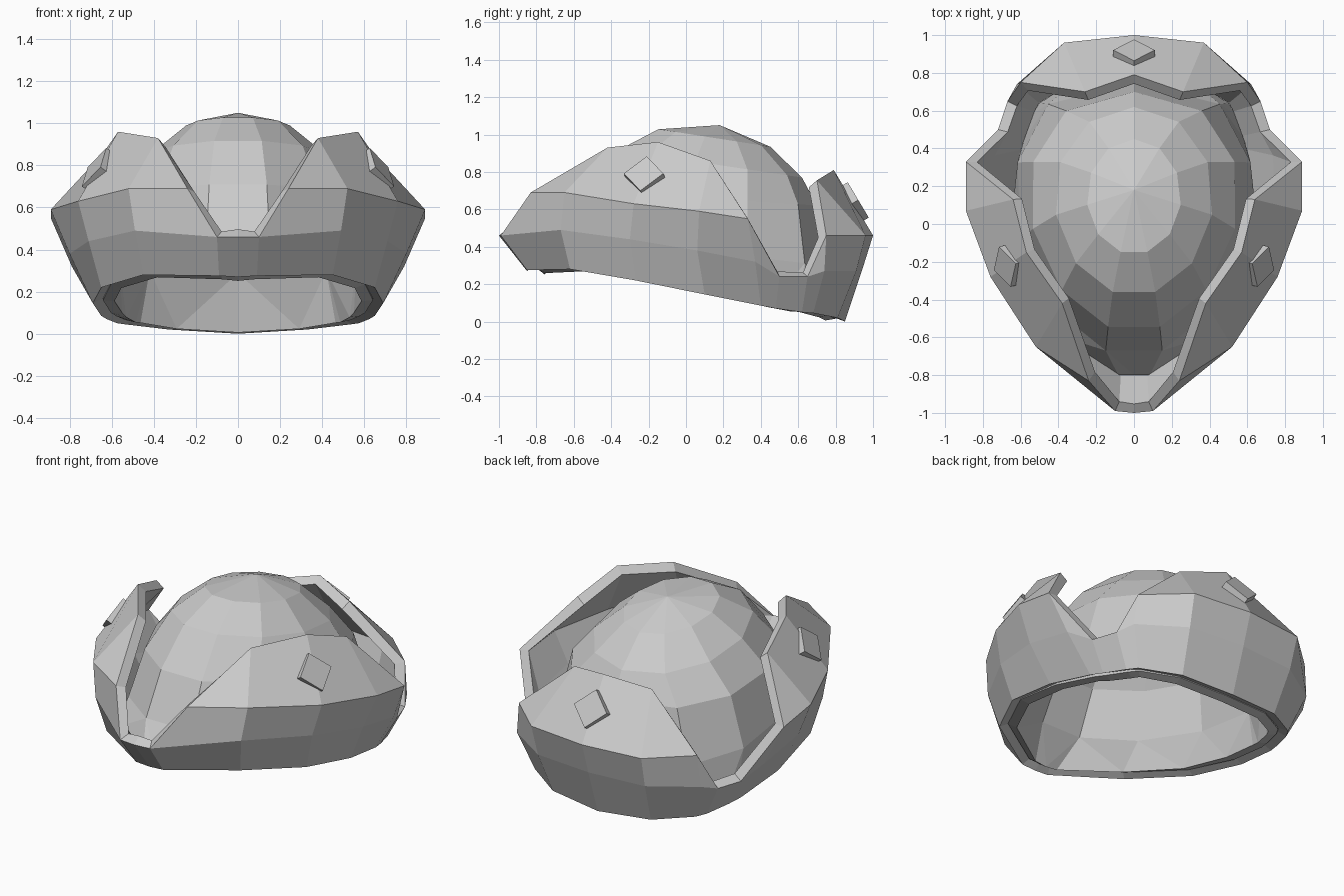
import bpy, bmesh, math
from mathutils import Vector, Matrix

if "Cube" in bpy.data.objects:
    bpy.data.objects.remove(bpy.data.objects["Cube"])


def make_object(name, bm, thickness=0, mirrored=False):
    mesh = bpy.data.meshes.new(name)
    bm.to_mesh(mesh)
    bm.free()
    ob = bpy.data.objects.new(name, mesh)
    bpy.context.collection.objects.link(ob)
    if mirrored:
        ob.modifiers.new("mirror", 'MIRROR').use_clip = True
    if thickness:
        solid = ob.modifiers.new("thickness", 'SOLIDIFY')
        solid.thickness = thickness
        solid.offset = -1


# Brim: right half as rings running from the front tip round to the back
bottom = [(0, -.85, .27), (.09, -.85, .275), (.45, -.62, .28), (.65, -.27, .22),
          (.69, .10, .145), (.65, .40, .085), (.625, .48, .07), (.575, .62, .05),
          (.54, .68, .045), (.33, .81, .02), (0, .85, 0)]
notch_a, notch_b = (.72, .50, .24), (.67, .65, .24)
middle = [(0, -1, .46), (.10, -.99, .46), (.49, -.67, .49), (.71, -.30, .44),
          (.80, .06, .38), (.79, .37, .32), notch_a, notch_b,
          (.62, .74, .27), (.36, .91, .27), (0, .94, .27)]
ridge = [None, (.24, -.83, .69), (.52, -.65, .69), (.76, -.28, .63),
         (.89, .07, .59), (.89, .33, .55), notch_a, notch_b,
         (.60, .75, .46), (.37, .96, .46), (0, 1, .46)]
# Upper edge of the folded flaps; None keeps the ridge point
edge = [None, None, (.38, -.42, .93), (.57, -.15, .96), (.64, .13, .86),
        None, None, None, None, (.26, .70, .755), (0, .79, .81)]
edge = [e or r for e, r in zip(edge, ridge)]

bm = bmesh.new()
cache = {}


def vert(p):
    if p not in cache:
        cache[p] = bm.verts.new(p)
    return cache[p]


for low, high in ((bottom, middle), (middle, ridge), (ridge, edge)):
    for i in range(len(low) - 1):
        quad = (low[i], low[i + 1], high[i + 1], high[i])
        if None in quad:
            continue
        corners = list(dict.fromkeys(quad))
        if len(corners) > 2:
            bm.faces.new([vert(p) for p in corners])
make_object("folded_brim", bm, thickness=.06, mirrored=True)

# Crown: hollow eleven-sided dome
# rings are half width, front y, back y, front z, back z, widening to the back, squareness
rings = [(.25, -.16, .45, 1.03, .935, 0, 1), (.42, -.38, .62, .92, .77, .05, 1),
         (.55, -.57, .70, .71, .62, .12, .85), (.62, -.70, .75, .46, .30, .15, .7)]
SIDES = 11
bm = bmesh.new()
apex = bm.verts.new((0, .18, 1.05))
previous = None
for rx, front, back, z_front, z_back, widen, square in rings:
    loop = []
    for k in range(SIDES):
        a = -math.pi / 2 + (k + .5) * 2 * math.pi / SIDES
        s, c = math.sin(a), math.cos(a)
        if s > 0 and abs(c) > .01:
            c = math.copysign(abs(c) ** square, c)
        t = (s + 1) / 2
        loop.append(bm.verts.new((rx * c * (1 + widen * s),
                                  front + (back - front) * t,
                                  z_front + (z_back - z_front) * t)))
    for k in range(SIDES):
        n = (k + 1) % SIDES
        if previous:
            bm.faces.new((loop[k], loop[n], previous[n], previous[k]))
        else:
            bm.faces.new((loop[k], loop[n], apex))
    previous = loop

# Lining: joins the crown to the inside of the brim opening
outline = bottom + [(-x, y, z) for x, y, z in bottom[-2:0:-1]]
rim = [bm.verts.new((x * .93, y * .94, z + .015)) for x, y, z in outline]
rim_edges = [bm.edges.new((rim[i - 1], rim[i])) for i in range(len(rim))]
crown_edges = [bm.edges.get((loop[k - 1], loop[k])) for k in range(SIDES)]
bmesh.ops.bridge_loops(bm, edges=rim_edges + crown_edges)
bmesh.ops.recalc_face_normals(bm, faces=bm.faces)
bm.normal_update()
if apex.normal.z < 0:
    bmesh.ops.reverse_faces(bm, faces=bm.faces)
make_object("crown", bm, thickness=.055)


# Diamond studs lying on the three flaps
def stud(name, centre, normal):
    bm = bmesh.new()
    bmesh.ops.create_cone(bm, cap_ends=True, segments=4, radius1=.11, radius2=.11, depth=.06)
    turn = Vector(normal).to_track_quat('Z', 'Y').to_matrix().to_4x4()
    bm.transform(Matrix.Translation(centre) @ turn)
    make_object(name, bm)


for side, label in ((1, "right"), (-1, "left")):
    stud(label + "_stud", (side * .66, -.22, .775), (side * .8, -.23, .55))
stud("back_stud", (0, .895, .635), (0, .857, .51))
